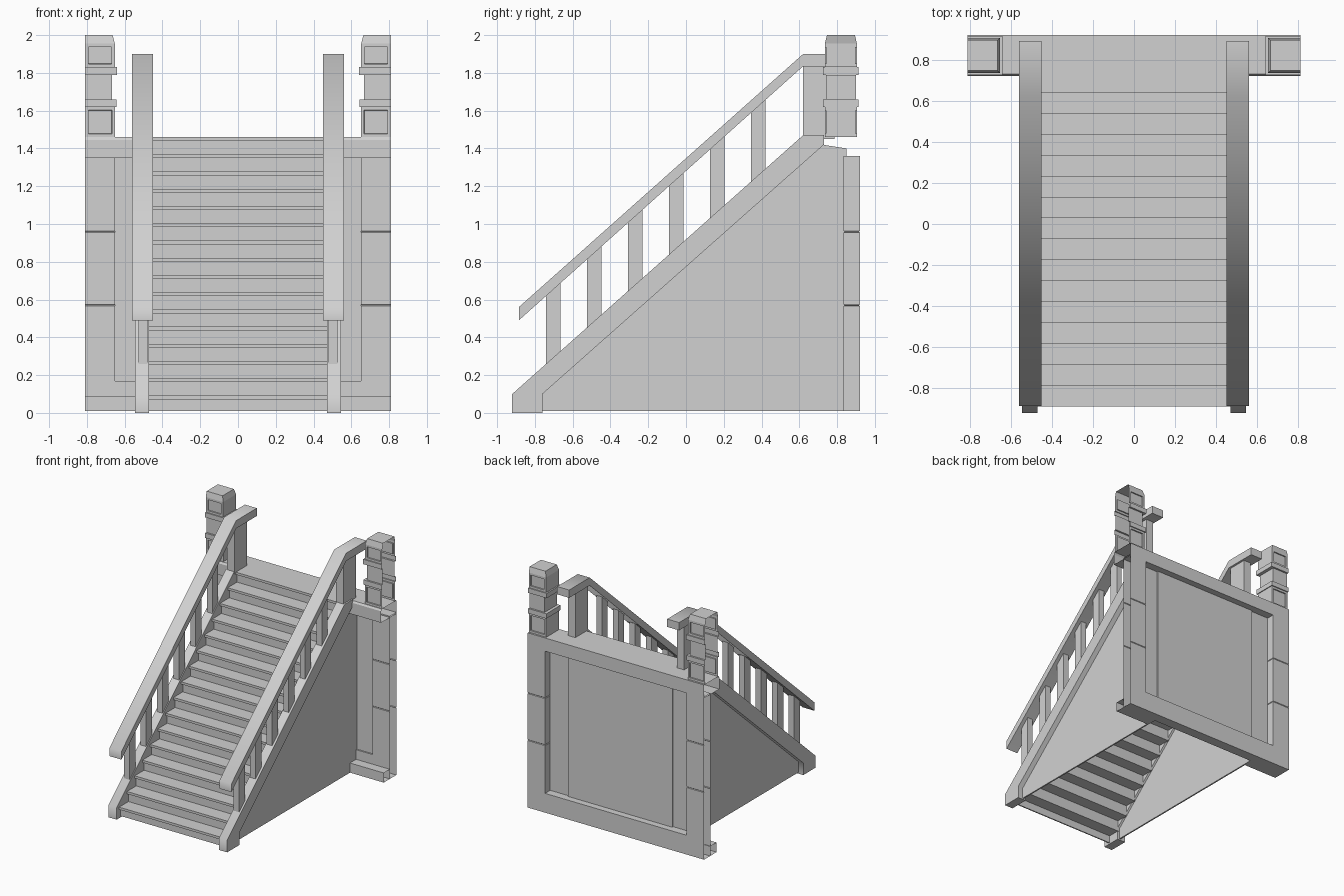
import bpy
import bmesh
from math import radians

if "Cube" in bpy.data.objects:
    bpy.data.objects.remove(bpy.data.objects["Cube"], do_unlink=True)

stone = bpy.data.materials.new("pale grey stone")
stone.use_nodes = True
GREY = (0.64, 0.64, 0.64, 1)
stone.diffuse_color = GREY
stone.node_tree.nodes["Principled BSDF"].inputs["Base Color"].default_value = GREY


def finish(name, bm, mirror=True, smooth=False):
    mesh = bpy.data.meshes.new(name)
    bm.to_mesh(mesh)
    bm.free()
    mesh.materials.append(stone)
    if smooth:
        mesh.shade_smooth()
        mesh.set_sharp_from_angle(angle=radians(60))
    obj = bpy.data.objects.new(name, mesh)
    bpy.context.collection.objects.link(obj)
    if mirror:
        obj.modifiers.new("mirror", 'MIRROR')


def add_prism(bm, points, lo, hi, caps=2):
    """Extrude a (y, z) profile along x; caps is the number of closed ends."""
    a = [bm.verts.new((lo, y, z)) for y, z in points]
    b = [bm.verts.new((hi, y, z)) for y, z in points]
    if caps > 0:
        bm.faces.new(a)
    if caps > 1:
        bm.faces.new(b[::-1])
    for i in range(len(a)):
        j = (i + 1) % len(a)
        bm.faces.new((a[j], a[i], b[i], b[j]))
    bmesh.ops.recalc_face_normals(bm, faces=bm.faces)


def prism(name, points, lo, hi, mirror=True, caps=2, smooth=False):
    bm = bmesh.new()
    add_prism(bm, points, lo, hi, caps)
    finish(name, bm, mirror, smooth)


def rect(y0, y1, z0, z1):
    return [(y0, z0), (y1, z0), (y1, z1), (y0, z1)]


def box(name, x0, x1, y0, y1, z0, z1, mirror=True, caps=2):
    prism(name, rect(y0, y1, z0, z1), x0, x1, mirror, caps)


def open_stack(name, rings, mid, panel_rows=()):
    """Stack rings of (height, inner x, half depth), open at the outer side."""
    bm = bmesh.new()
    loops, panels = [], []
    for z, x, half in rings:
        loops.append([bm.verts.new(c) for c in (
            (0.81, mid - half, z), (x, mid - half, z),
            (x, mid + half, z), (0.81, mid + half, z))])
    for i, (low, high) in enumerate(zip(loops, loops[1:])):
        for j in range(3):
            face = bm.faces.new((low[j + 1], low[j], high[j], high[j + 1]))
            if i in panel_rows and j != 1:
                panels.append(face)
    bm.faces.new(loops[0])
    bm.faces.new(loops[-1][::-1])
    bm.normal_update()
    if panels:
        bmesh.ops.inset_individual(bm, faces=panels, thickness=0.025, depth=0)
        bmesh.ops.inset_individual(bm, faces=panels, thickness=0.001, depth=-0.01)
    finish(name, bm)


# Treads with nosings, and set-back risers, open underneath
STEPS, RISE, RUN, FIRST = 16, 1.46 / 16, 0.1017, -0.887
treads, risers = bmesh.new(), bmesh.new()
for k in range(STEPS):
    nose, top = FIRST + k * RUN, (k + 1) * RISE
    back = nose + RUN + 0.03 if k < STEPS - 1 else 0.73
    add_prism(treads, rect(nose, back, top - 0.02, top), -0.475, 0.475)
    bottom = max(top - RISE, 0.01)
    add_prism(risers, rect(nose + 0.02, nose + 0.03, bottom, top - 0.02), -0.475, 0.475)
finish("treads", treads, False)
finish("risers", risers, False)

# Sloping stringers and the thin walls below them
prism("stringer", [(-0.92, 0), (-0.76, 0), (-0.76, 0.1), (0.73, 1.42),
                   (0.73, 1.47), (0.62, 1.47), (-0.92, 0.1)], 0.47, 0.545, smooth=True)
prism("side_wall", [(-0.77, 0.01), (0.85, 0.01), (0.85, 1.4),
                    (0.72, 1.42), (-0.77, 0.11)], 0.488, 0.5)

# Handrails with a level end, and the posts under it
prism("handrail", [(-0.885, 0.49), (0.62, 1.835), (0.89, 1.835), (0.89, 1.9),
                   (0.62, 1.9), (-0.885, 0.56)], 0.45, 0.56, smooth=True)
box("rail_end_post", 0.467, 0.533, 0.62, 0.785, 1.45, 1.84)

# Balusters cut to the slope at both ends
balusters = bmesh.new()
for k in range(6):
    y0 = -0.74 + 0.217 * k
    y1 = y0 + 0.075
    low = [0.09 + 0.89 * (y + 0.92) for y in (y0, y1)]
    high = [0.5 + 0.897 * (y + 0.88) for y in (y0, y1)]
    add_prism(balusters, [(y0, low[0]), (y1, low[1]), (y1, high[1]), (y0, high[0])],
              0.478, 0.528)
finish("balusters", balusters)

# Pilasters with fine joint grooves
rings = [(0.01, 0.65, 0.0425)]
for joint in (0.57, 0.96):
    rings += [(joint - 0.004, 0.65, 0.0425), (joint, 0.654, 0.0385), (joint + 0.004, 0.65, 0.0425)]
rings += [(1.36, 0.65, 0.0425)]
open_stack("pilaster", rings, 0.8775)

# Rear wall: landing beam, bottom rail, recessed panel and feet
prism("landing_beam", [(0.72, 1.35), (0.92, 1.35), (0.92, 1.46), (0.73, 1.46), (0.72, 1.445)],
      -0.81, 0.81, False, caps=0)
box("bottom_rail", -0.65, 0.65, 0.835, 0.92, 0.01, 0.17, False)
box("rear_panel", -0.65, 0.65, 0.847, 0.853, 0.17, 1.35, False)
box("rear_panel_centre", -0.48, 0.48, 0.85, 0.865, 0.17, 1.35, False)
box("pilaster_foot", 0.5, 0.81, 0.755, 0.84, 0.01, 0.09, caps=1)

# Newels with flanges, a narrow waist and recessed panels
open_stack("newel", [
    (1.46, 0.65, 0.085), (1.62, 0.65, 0.085), (1.62, 0.643, 0.094), (1.66, 0.643, 0.094),
    (1.66, 0.668, 0.079), (1.79, 0.668, 0.079), (1.79, 0.64, 0.094), (1.83, 0.64, 0.094),
    (1.83, 0.652, 0.085), (1.955, 0.652, 0.085), (2.0, 0.664, 0.074)], 0.82, (0, 8))
